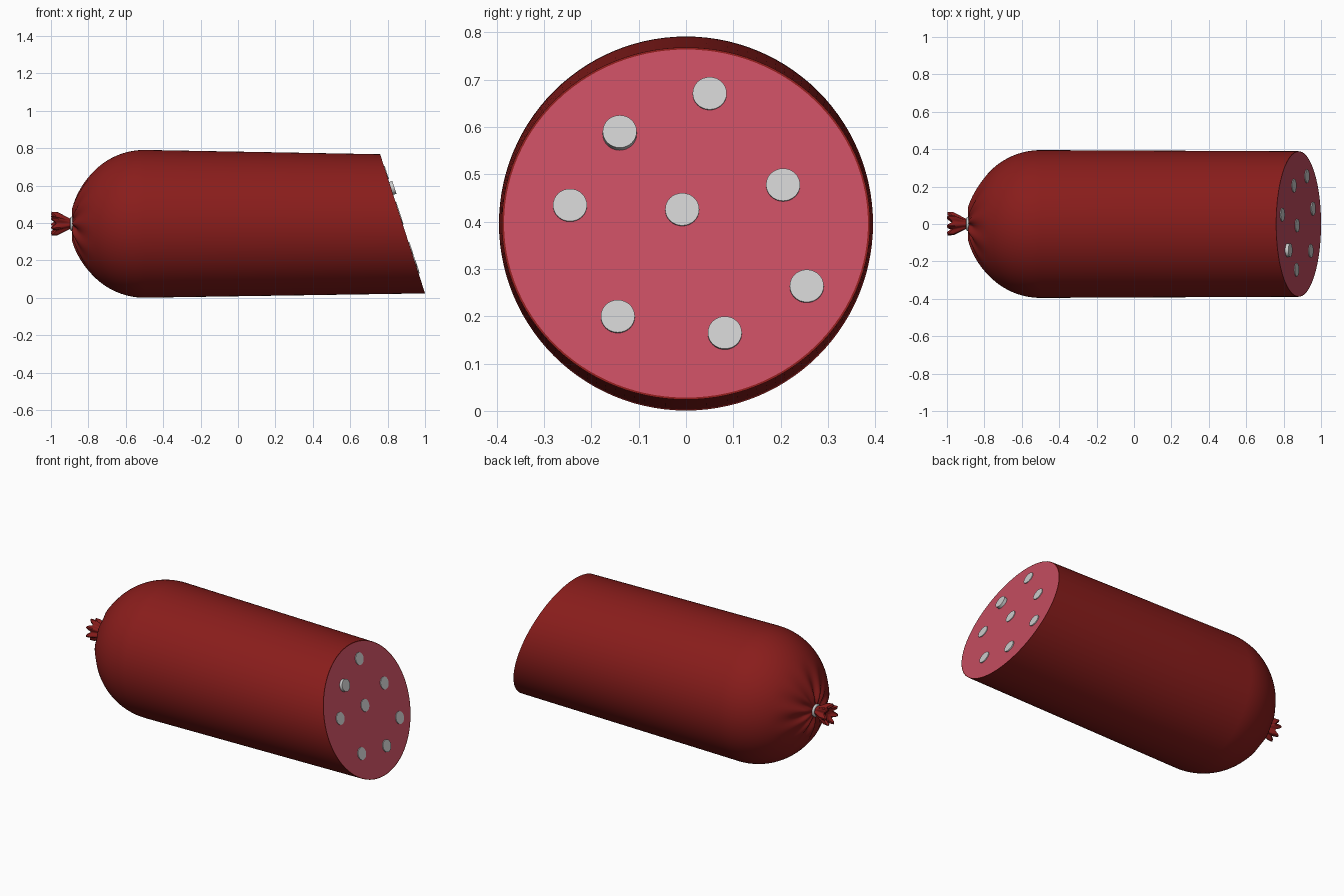
import bpy, bmesh
from math import sin, cos, pi, hypot, radians
from mathutils import Matrix, Vector

if "Cube" in bpy.data.objects:
    bpy.data.objects.remove(bpy.data.objects["Cube"])

N = 112            # segments around the sausage
CZ = 0.396         # height of the sausage axis
CUT_X, CUT_RY, CUT_RZ, LEAN = 0.88, 0.389, 0.372, 0.12


def material(name, color):
    m = bpy.data.materials.new(name)
    m.diffuse_color = (*color, 1)
    m.use_nodes = True
    m.node_tree.nodes["Principled BSDF"].inputs["Base Color"].default_value = m.diffuse_color
    return m


def finish(name, bm, mat=None, angle=35):
    me = bpy.data.meshes.new(name)
    bm.to_mesh(me)
    bm.free()
    ob = bpy.data.objects.new(name, me)
    bpy.context.collection.objects.link(ob)
    if mat:
        me.materials.append(mat)
    bpy.ops.object.select_all(action='DESELECT')
    ob.select_set(True)
    bpy.context.view_layer.objects.active = ob
    bpy.ops.object.shade_smooth_by_angle(angle=radians(angle))
    return ob


def loft(name, rings, mat, start=False, end=False):
    """Skin a list of rings that run towards +x, optionally capped."""
    bm = bmesh.new()
    rows = [[bm.verts.new(p) for p in ring] for ring in rings]
    for a, b in zip(rows, rows[1:]):
        for j in range(len(a)):
            k = (j + 1) % len(a)
            bm.faces.new((a[j], a[k], b[k], b[j]))
    if start:
        bm.faces.new(rows[0][::-1])
    if end:
        bm.faces.new(rows[-1])
    return finish(name, bm, mat)


def ring(x, ry, rz, lean=0, fold=0):
    """Elliptical ring; lean tilts it, fold pleats it along the axis."""
    pts = []
    for j in range(N):
        a = 2 * pi * j / N
        pleat = fold * (cos(11 * a) + 0.5 * cos(7 * a + 1))
        pts.append((x - lean * sin(a) + pleat, ry * cos(a), CZ + rz * sin(a)))
    return pts


casing_red = material("casing_red", (0.25, 0.012, 0.011))
meat_pink = material("meat_pink", (0.55, 0.073, 0.117))

# Casing: rounded, pleated end, slightly tapering body, slanted cut with a thin rim
rings = []
for i in range(29):
    t = 0.07 + (pi / 2 - 0.07) * i / 28
    r = 0.395 * sin(t)
    fold = 0.0085 * max(0, 1 - abs(r - 0.09) / (0.06 if r < 0.09 else 0.19))
    rings.append(ring(-0.5 - 0.386 * cos(t), r, r, fold=fold))
for s in (0.35, 0.7, 1):
    rings.append(ring(-0.5 + (CUT_X + 0.5) * s, 0.395 + (CUT_RY - 0.395) * s,
                      0.395 + (CUT_RZ - 0.395) * s, LEAN * s))
RIM = 0.988
face_ring = ring(CUT_X, CUT_RY * RIM, CUT_RZ * RIM, LEAN * RIM)
rings.append(face_ring)
loft("casing", rings, casing_red)

# Cut meat face
loft("cut_face", [ring(CUT_X, 0.2, 0.19, LEAN * 0.19 / CUT_RZ), face_ring][::-1][:1],
     meat_pink, end=True)

# Fat pieces lying on the slanted cut: y, z, how far they stick out
normal = Vector((CUT_RZ, 0, LEAN)).normalized()
turn = normal.to_track_quat('Z', 'Y').to_matrix().to_4x4()
fat = [(0.05, 0.67, 0.004), (-0.14, 0.585, 0.018), (-0.245, 0.434, 0.004),
       (0.205, 0.477, 0.004), (-0.008, 0.425, 0.004), (0.255, 0.263, 0.005),
       (-0.144, 0.199, 0.005), (0.082, 0.164, 0.006)]
bm = bmesh.new()
for y, z, out in fat:
    spot = Vector((CUT_X - LEAN * (z - CZ) / CUT_RZ, y, z)) + normal * (out - 0.015)
    bmesh.ops.create_cone(bm, cap_ends=True, segments=32, radius1=0.036, radius2=0.036,
                          depth=0.03, matrix=Matrix.Translation(spot) @ turn)
finish("fat_pieces", bm)

# Metal clip around the neck
bpy.ops.mesh.primitive_torus_add(major_segments=40, minor_segments=12, major_radius=0.03,
                                 minor_radius=0.008, location=(-0.889, 0, CZ),
                                 rotation=(0, pi / 2, 0))
clip = bpy.context.object
clip.name = "clip"
bpy.ops.object.shade_smooth()

# Gathered tail: x, radius, pleat depth; the outer end folds back in
tail = [(-0.962, 0.012, 0), (-0.972, 0.03, 0.15), (-0.987, 0.045, 0.18),
        (-0.984, 0.057, 0.15), (-0.965, 0.055, 0.16), (-0.94, 0.044, 0.16),
        (-0.915, 0.033, 0.12), (-0.895, 0.026, 0.05), (-0.87, 0.026, 0)]
rings = []
for x, r, depth in tail:
    pts = []
    for j in range(56):
        a = 2 * pi * j / 56
        k = 1 + depth * cos(7 * a + 0.4)
        flare = 0.013 * cos(7 * a + 0.4) * (x < -0.975)
        pts.append((x - flare, r * k * cos(a), CZ + r * k * sin(a)))
    rings.append(pts)
loft("tail", rings, casing_red, start=True)
